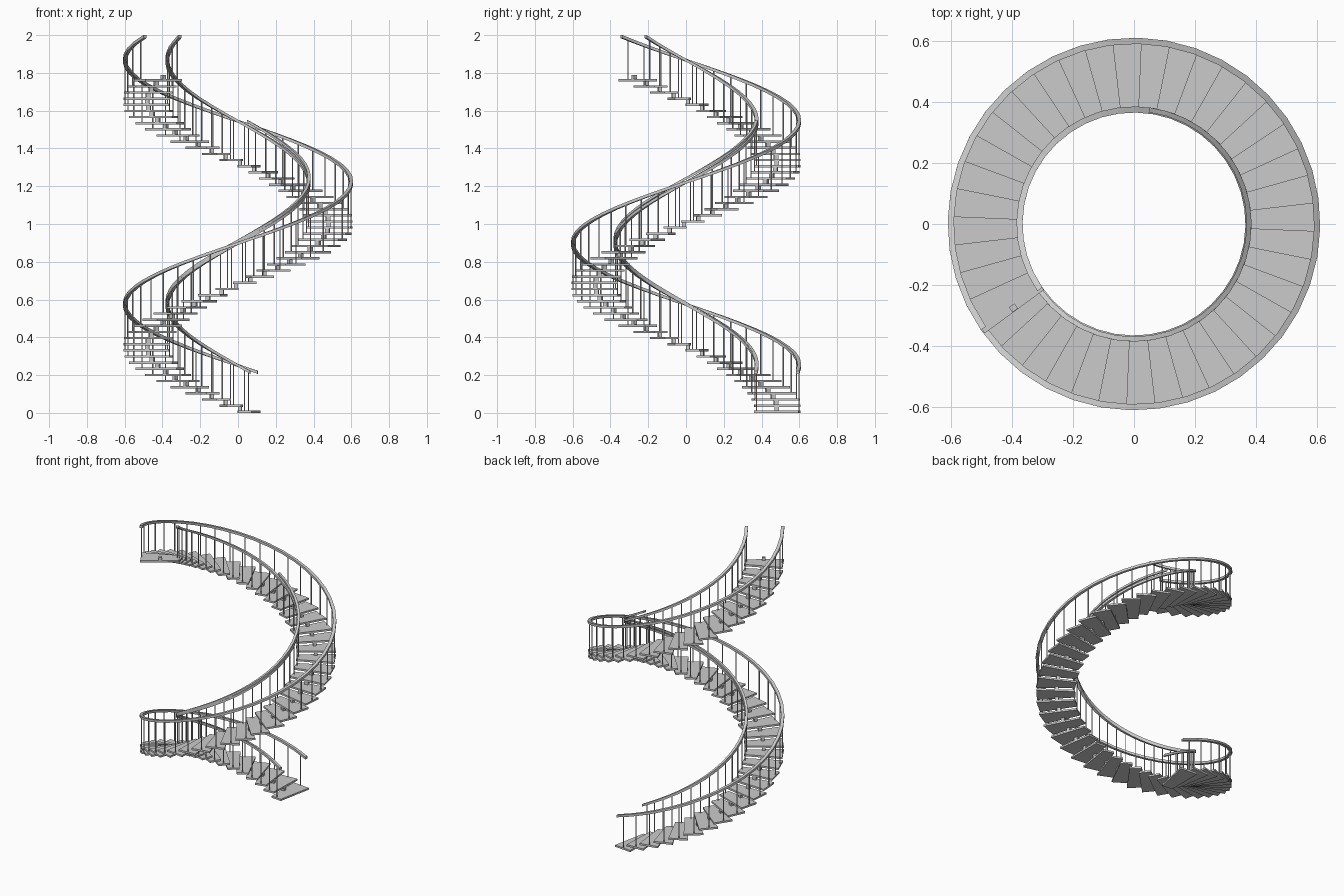
import bpy, bmesh
from math import radians, cos, sin

if "Cube" in bpy.data.objects:
    bpy.data.objects.remove(bpy.data.objects["Cube"])

N = 55                      # number of treads
STEP = 9.0                  # degrees per tread
RISE = 0.0325
R_IN, R_OUT = 0.375, 0.60   # handrail / baluster radii
RAIL_A0, RAIL_A1 = 80.0, 574.7
RAIL_Z0, RAIL_Z1 = 0.215, 1.992


def pt(r, deg, z):
    a = radians(deg)
    return (r * cos(a), r * sin(a), z)


def rail_z(deg):
    return RAIL_Z0 + (RAIL_Z1 - RAIL_Z0) * (deg - RAIL_A0) / (RAIL_A1 - RAIL_A0)


def prism(bm, ring, z0, z1):
    """Closed prism over a counterclockwise ring of (radius, degrees)."""
    lo = [bm.verts.new(pt(r, a, z0)) for r, a in ring]
    hi = [bm.verts.new(pt(r, a, z1)) for r, a in ring]
    bm.faces.new(lo[::-1])
    bm.faces.new(hi)
    n = len(ring)
    for i in range(n):
        j = (i + 1) % n
        bm.faces.new((lo[i], lo[j], hi[j], hi[i]))


def sector(r0, r1, a0, a1):
    return [(r0, a0), (r1, a0), (r1, a1), (r0, a1)]


def finish(bm, name):
    bmesh.ops.recalc_face_normals(bm, faces=bm.faces)
    me = bpy.data.meshes.new(name)
    bm.to_mesh(me)
    bm.free()
    ob = bpy.data.objects.new(name, me)
    bpy.context.collection.objects.link(ob)
    return ob


def helix_rail(name, r, a0, a1, n, hw, hh, lift=0.0):
    """Rectangular rail along the helix; lift raises its far end."""
    bm = bmesh.new()
    rings = []
    for k in range(n + 1):
        a = a0 + (a1 - a0) * k / n
        z = rail_z(a) + lift * k / n
        rings.append([bm.verts.new(pt(r + dr, a, z + dz)) for dr, dz in
                      ((-hw, -hh), (hw, -hh), (hw, hh), (-hw, hh))])
    for p, q in zip(rings, rings[1:]):
        for i in range(4):
            j = (i + 1) % 4
            bm.faces.new((p[i], p[j], q[j], q[i]))
    bm.faces.new(rings[0])
    bm.faces.new(rings[-1])
    finish(bm, name)


# Wedge treads, each overlapping the next
bm = bmesh.new()
for i in range(N):
    a, z = 78.6 + STEP * i, RISE * i
    prism(bm, sector(0.366, 0.607, a, a + 11.6), z, z + 0.012)
finish(bm, "treads")

# Small support blocks joining each tread to the one above
bm = bmesh.new()
for i in range(N):
    a, z = 88.8 + STEP * i, RISE * i + 0.012
    prism(bm, sector(0.470, 0.492, a - 1.2, a + 1.2), z, z + RISE - 0.012)
finish(bm, "support_blocks")

for side, r in (("inner", R_IN), ("outer", R_OUT)):
    # Balusters, one at the middle of every tread
    bm = bmesh.new()
    for i in range(N):
        a, h = 84.8 + STEP * i, 0.0025
        da = h / r * 57.3
        prism(bm, sector(r - h, r + h, a - da, a + da), RISE * i + 0.002, rail_z(a))
    finish(bm, side + "_balusters")

    # Helical handrail with a rectangular section
    helix_rail(side + "_handrail", r, RAIL_A0, RAIL_A1, N, 0.01, 0.008)

# Second inner rail: one turn, drifting slightly above the main one
helix_rail("inner_second_rail", 0.377, RAIL_A0, 442.5, 40, 0.008, 0.007, 0.027)
